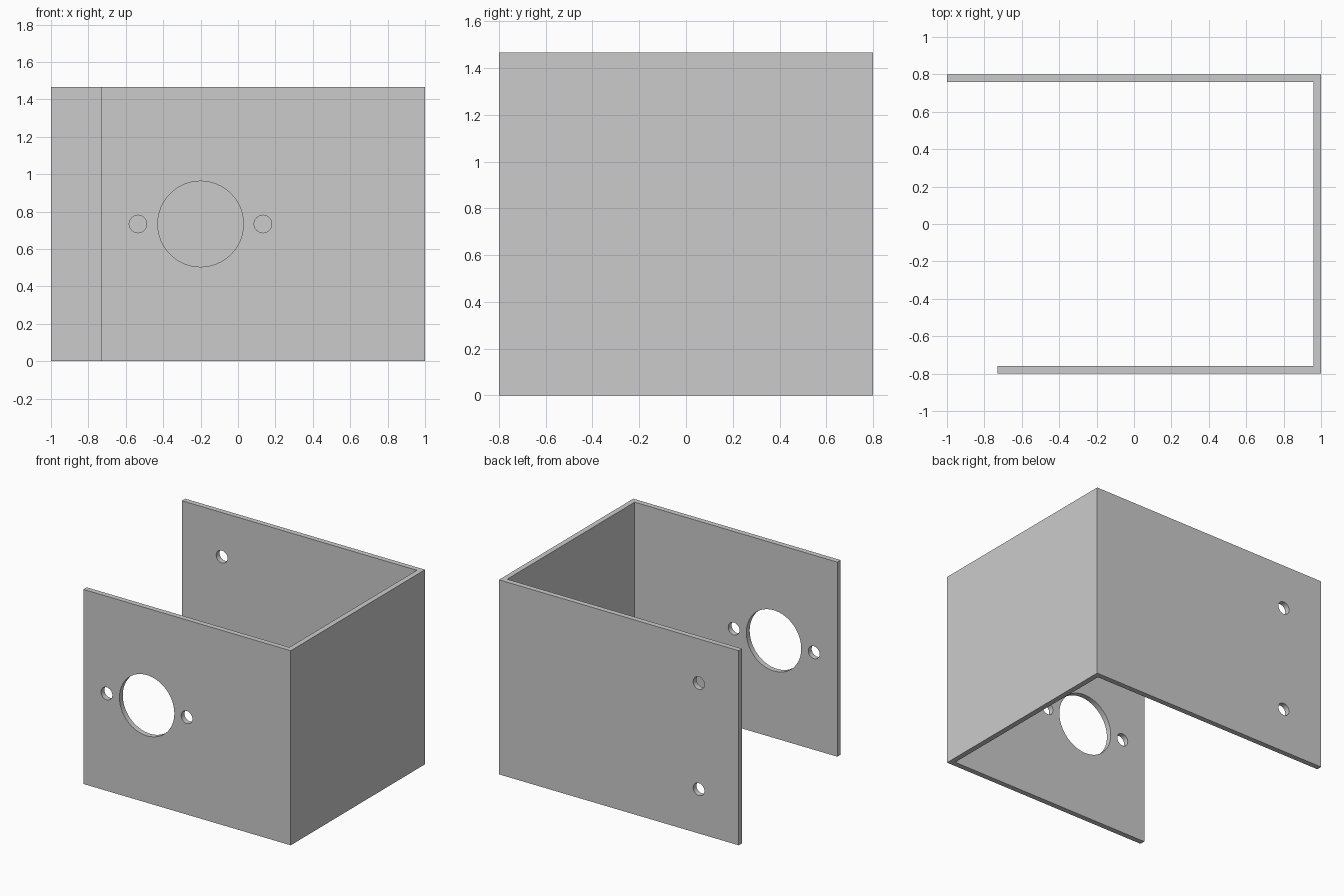
import bpy, bmesh, math

if "Cube" in bpy.data.objects:
    bpy.data.objects.remove(bpy.data.objects["Cube"])

H = 1.467   # bracket height
T = 0.04    # sheet thickness

# U-shaped bracket: plan profile extruded upward
profile = [(-0.73, -0.8), (1, -0.8), (1, 0.8), (-1, 0.8),
           (-1, 0.8 - T), (1 - T, 0.8 - T), (1 - T, -0.8 + T), (-0.73, -0.8 + T)]
bm = bmesh.new()
face = bm.faces.new([bm.verts.new((x, y, 0)) for x, y in profile])
ext = bmesh.ops.extrude_face_region(bm, geom=[face])
bmesh.ops.translate(bm, vec=(0, 0, H),
                    verts=[v for v in ext["geom"] if isinstance(v, bmesh.types.BMVert)])
bmesh.ops.recalc_face_normals(bm, faces=bm.faces)
mesh = bpy.data.meshes.new("mounting_bracket")
bm.to_mesh(mesh)
bm.free()
bracket = bpy.data.objects.new("mounting_bracket", mesh)
bpy.context.collection.objects.link(bracket)


def drill(x, y, z, r, sides):
    """Cut a round hole along y through one wall."""
    bpy.ops.mesh.primitive_cylinder_add(vertices=sides, radius=r, depth=0.2,
                                        location=(x, y, z), rotation=(math.pi / 2, 0, 0))
    cutter = bpy.context.object
    cutter.name = "hole_cutter"
    cutter.hide_render = True
    mod = bracket.modifiers.new("hole", 'BOOLEAN')
    mod.operation = 'DIFFERENCE'
    mod.solver = 'EXACT'
    mod.object = cutter
    bpy.context.view_layer.objects.active = bracket
    bpy.ops.object.modifier_apply(modifier=mod.name)
    bpy.data.objects.remove(cutter, do_unlink=True)


# Front wall: large opening with a screw hole each side
drill(-0.2, -0.78, H / 2, 0.229, 64)
for x in (-0.535, 0.133):
    drill(x, -0.78, H / 2, 0.047, 32)

# Back wall: two mounting holes
for z in (0.333, 1.134):
    drill(-0.667, 0.78, z, 0.047, 32)

# Smooth hole walls, crisp sheet edges
bpy.ops.object.select_all(action='DESELECT')
bracket.select_set(True)
bpy.context.view_layer.objects.active = bracket
bpy.ops.object.shade_smooth_by_angle(angle=math.radians(30))
